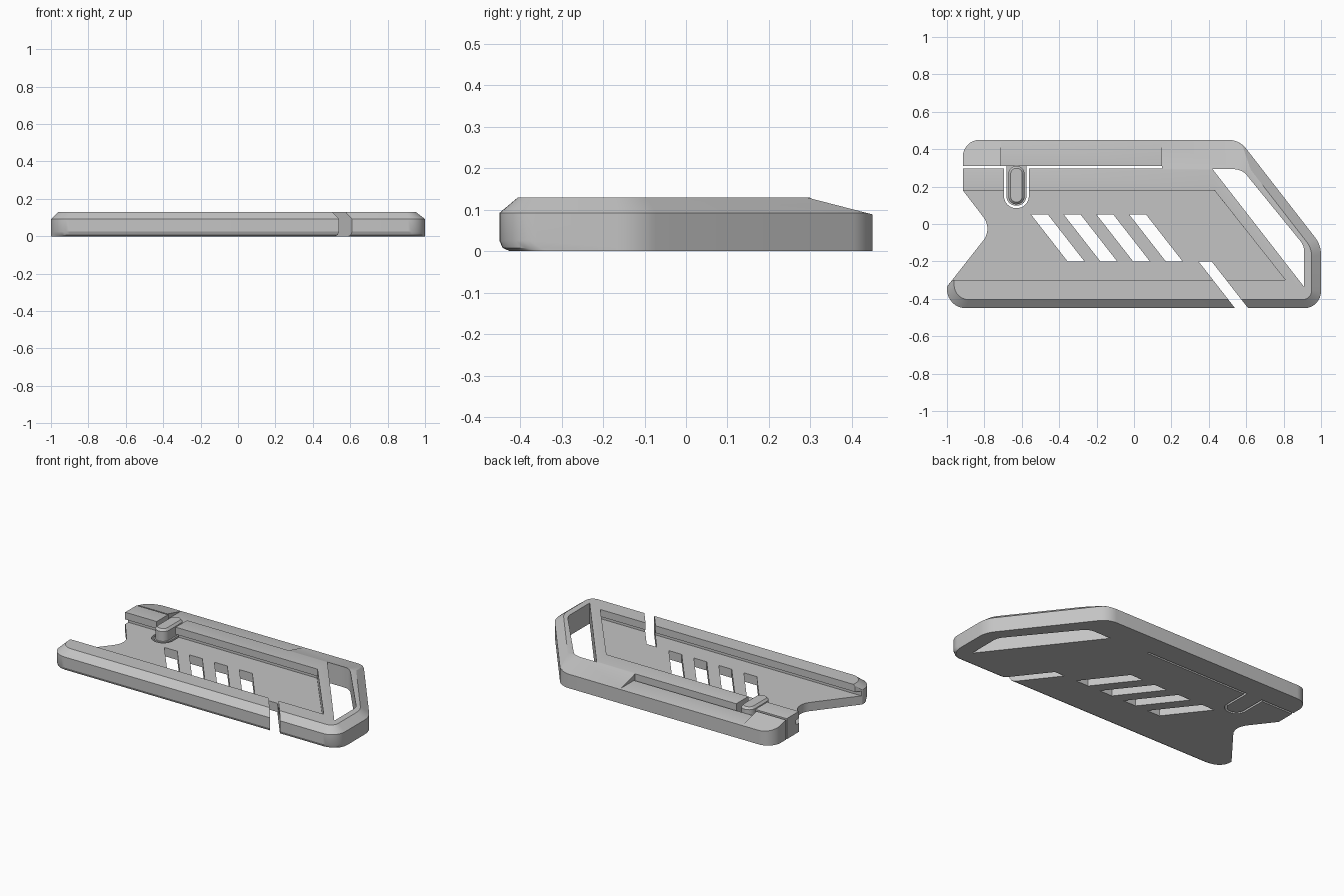
import bpy, bmesh, math
from mathutils import Vector

if "Cube" in bpy.data.objects:
    bpy.data.objects.remove(bpy.data.objects["Cube"])

grey = bpy.data.materials.new("plain_grey")
grey.diffuse_color = (0.55, 0.55, 0.55, 1)
grey.use_nodes = True
grey.node_tree.nodes["Principled BSDF"].inputs["Base Color"].default_value = grey.diffuse_color


def rounded(corners, seg=8):
    """Polygon from (x, y[, radius]) corners, with arcs at the rounded ones."""
    out, n = [], len(corners)
    for i, c in enumerate(corners):
        p = Vector(c[:2])
        if len(c) < 3:
            out.append(p)
            continue
        a = (Vector(corners[i - 1][:2]) - p).normalized()
        b = (Vector(corners[(i + 1) % n][:2]) - p).normalized()
        half = a.angle(b) / 2
        centre = p + (a + b).normalized() * c[2] / math.sin(half)
        t = c[2] / math.tan(half)
        s, e = p + a * t - centre, p + b * t - centre
        sweep = s.angle_signed(e)
        for k in range(seg + 1):
            ang = -sweep * k / seg
            out.append(centre + Vector((s.x * math.cos(ang) - s.y * math.sin(ang),
                                        s.x * math.sin(ang) + s.y * math.cos(ang))))
    return out


def loft(name, rings):
    """Solid through stacked (corners, z) rings."""
    bm = bmesh.new()
    loops = [[bm.verts.new((p.x, p.y, z)) for p in rounded(c)] for c, z in rings]
    n = len(loops[0])
    for lo, hi in zip(loops, loops[1:]):
        for i in range(n):
            j = (i + 1) % n
            bm.faces.new((lo[i], lo[j], hi[j], hi[i]))
    bm.faces.new(loops[0][::-1])
    bm.faces.new(loops[-1])
    bmesh.ops.recalc_face_normals(bm, faces=bm.faces)
    me = bpy.data.meshes.new(name)
    bm.to_mesh(me)
    bm.free()
    ob = bpy.data.objects.new(name, me)
    bpy.context.collection.objects.link(ob)
    me.materials.append(grey)
    return ob


def prism(name, corners, z0=-0.1, z1=0.25):
    return loft(name, [(corners, z0), (corners, z1)])


def box(name, x0, x1, y0, y1, z0=-0.1, z1=0.25):
    return prism(name, [(x0, y0), (x1, y0), (x1, y1), (x0, y1)], z0, z1)


def smooth(ob):
    bpy.ops.object.select_all(action='DESELECT')
    ob.select_set(True)
    bpy.context.view_layer.objects.active = ob
    bpy.ops.object.shade_smooth_by_angle(angle=math.radians(25))


# Body: rounded bottom front edge, upright sides, chamfered top edge
def outline(front):
    return [(-0.915, 0.45, 0.09), (0.563, 0.45, 0.12), (1, -0.113, 0.15),
            (1, front, 0.09), (-1, front, 0.08 if front > -0.44 else 0.1),
            (-1, -0.335, 0.01), (-0.757, -0.026, 0.1), (-0.915, 0.18)]


top = [(-0.915, 0.45, 0.09), (0.50, 0.45, 0.12), (0.95, -0.13, 0.13),
       (0.95, -0.405, 0.05), (-0.962, -0.405, 0.08), (-0.962, -0.287, 0.01),
       (-0.757, -0.026, 0.1), (-0.915, 0.18)]
body = loft("holder_body", [(outline(-0.425), 0), (outline(-0.442), 0.008),
                            (outline(-0.45), 0.025), (outline(-0.45), 0.092),
                            (top, 0.13)])

cutters = []

# Wide slope along the back edge
cutters.append(loft("back_slope_cut", [
    ([(-1.2, 0.483), (1.2, 0.483), (1.2, 0.7), (-1.2, 0.7)], 0.08),
    ([(-1.2, 0.2118), (1.2, 0.2118), (1.2, 0.7), (-1.2, 0.7)], 0.15)]))

# Card pocket, open on the left, with grooves under both rails
narrow = [(-1.3, 0.18), (0.43, 0.18), (0.81, -0.30), (-1.3, -0.30)]
wide = [(-1.3, 0.21), (0.406, 0.21), (0.834, -0.33), (-1.3, -0.33)]
cutters.append(loft("pocket_cut", [(wide, 0.055), (wide, 0.085),
                                   (narrow, 0.085), (narrow, 0.25)]))

# Handle opening
cutters.append(prism("handle_cut", [(0.42, 0.293), (0.577, 0.293, 0.09),
                                    (0.91, -0.116, 0.09), (0.91, -0.337)]))

# Four slanted floor windows and the slanted front slot
for i in range(4):
    x = -0.55 + 0.175 * i
    cutters.append(prism("window_cut", [(x, 0.05), (x + 0.09, 0.05),
                                        (x + 0.285, -0.2), (x + 0.195, -0.2)]))
cutters.append(prism("front_slot_cut", [(0.345, -0.2), (0.415, -0.2),
                                        (0.649, -0.5), (0.579, -0.5)]))

# Lowered middle of the spring arm, its slit, and the gap around the button
cutters.append(box("arm_dip_cut", -0.71, 0.147, 0.303, 0.6, 0.091))
cutters.append(box("slit_cut", -1.2, 0.15, 0.297, 0.309))
cutters.append(prism("button_gap_cut", [(-0.695, 0.304), (-0.695, 0.085, 0.064),
                                        (-0.562, 0.085, 0.064), (-0.562, 0.304)]))

for c in cutters:
    c.hide_render = True
    mod = body.modifiers.new(c.name, 'BOOLEAN')
    mod.operation, mod.solver, mod.object = 'DIFFERENCE', 'EXACT', c
bpy.context.view_layer.update()
mesh = bpy.data.meshes.new_from_object(
    body.evaluated_get(bpy.context.evaluated_depsgraph_get()))
body.modifiers.clear()
body.data = mesh
for c in cutters:
    bpy.data.objects.remove(c)
smooth(body)

# Latch tongue hanging from the spring arm
tongue = prism("latch_tongue", [(-0.682, 0.315), (-0.682, 0.098, 0.051),
                                (-0.575, 0.098, 0.051), (-0.575, 0.315)], 0, 0.055)
smooth(tongue)


# Release button with a chamfered top
def capsule(d):
    r = 0.043 - d
    return [(-0.6285 + sx * r, 0.2075 + sy * (0.1025 - d), r * 0.98)
            for sx, sy in ((-1, -1), (1, -1), (1, 1), (-1, 1))]


button = loft("release_button", [(capsule(0), 0.05), (capsule(0), 0.117),
                                 (capsule(0.012), 0.13)])
smooth(button)
